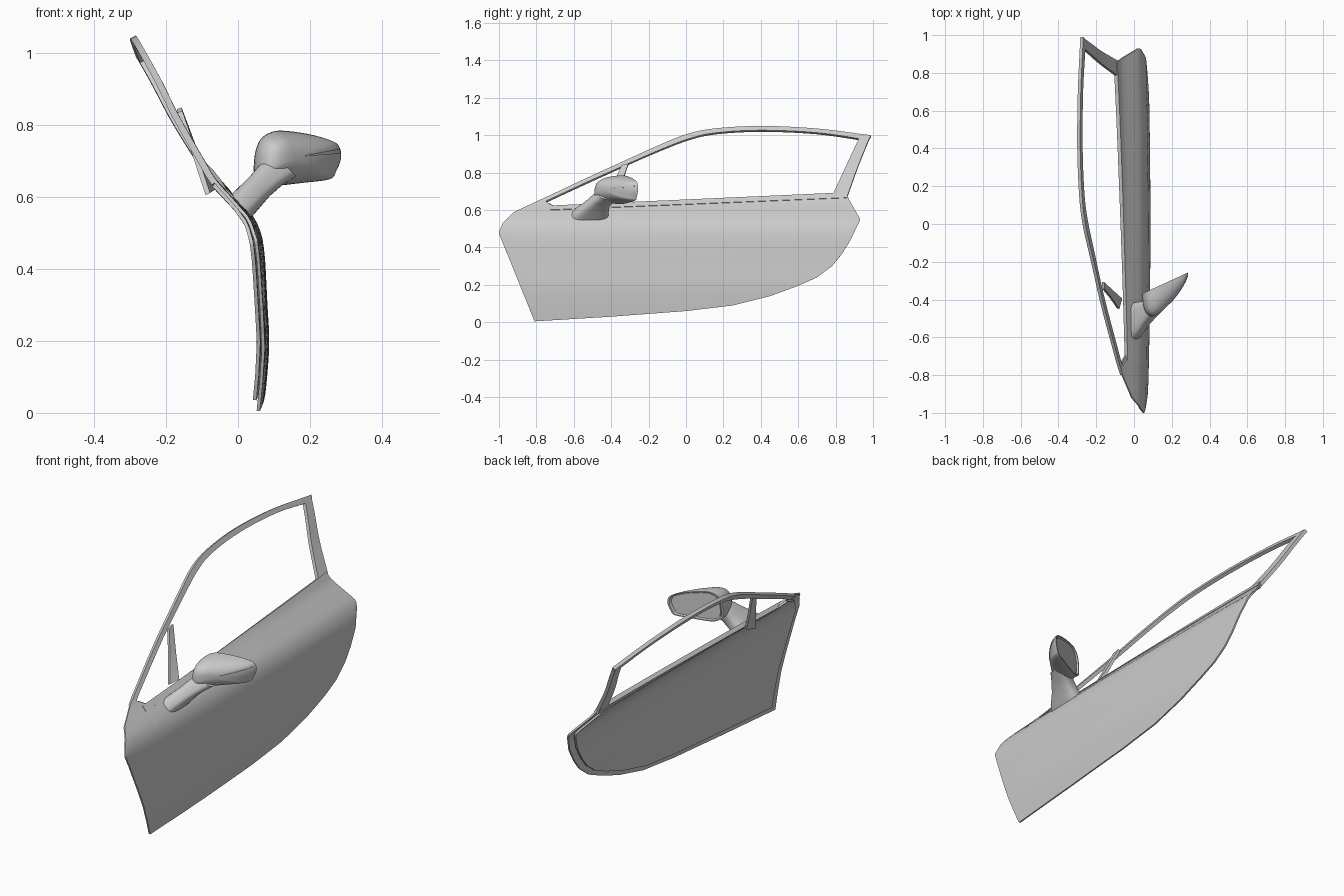
import bpy, bmesh, math
from mathutils import Vector

if "Cube" in bpy.data.objects:
    bpy.data.objects.remove(bpy.data.objects["Cube"])


def spline(pts, n=6, closed=False):
    """Catmull-Rom through a list of points."""
    p = [Vector(q) for q in pts]
    k, out = len(p), []
    for i in range(k if closed else k - 1):
        b, c = p[i], p[(i + 1) % k]
        a = p[i - 1] if closed or i else b * 2 - c
        d = p[(i + 2) % k] if closed or i + 2 < k else c * 2 - b
        for j in range(n):
            t = j / n
            out.append(0.5 * (2 * b + (c - a) * t + (2 * a - 5 * b + 4 * c - d) * t ** 2
                              + (3 * b - a - 3 * c + d) * t ** 3))
    return out if closed else out + [p[-1]]


def look(table, x):
    """Linear lookup in a table of (x, value) pairs."""
    for (x0, v0), (x1, v1) in zip(table, table[1:]):
        if x <= x1:
            return v0 + (v1 - v0) * max(0, x - x0) / (x1 - x0)
    return table[-1][1]


def grid(name, rows, ring=False, caps=False, thick=0, angle=35):
    """Surface through rows of points, optionally closed, capped or thickened inward."""
    bm = bmesh.new()
    vs = [[bm.verts.new(p) for p in r] for r in rows]
    m = len(rows[0])
    for a, b in zip(vs, vs[1:]):
        for j in range(m if ring else m - 1):
            k = (j + 1) % m
            bm.faces.new((a[j], a[k], b[k], b[j]))
    if caps:
        bm.faces.new(vs[0])
        bm.faces.new(vs[-1])
    bmesh.ops.recalc_face_normals(bm, faces=bm.faces)
    if thick and sum(f.normal.x * f.calc_area() for f in bm.faces) < 0:
        bmesh.ops.reverse_faces(bm, faces=bm.faces)
    me = bpy.data.meshes.new(name)
    bm.to_mesh(me)
    bm.free()
    ob = bpy.data.objects.new(name, me)
    bpy.context.collection.objects.link(ob)
    bpy.ops.object.select_all(action='DESELECT')
    ob.select_set(True)
    bpy.context.view_layer.objects.active = ob
    if thick:
        mod = ob.modifiers.new("Thickness", 'SOLIDIFY')
        mod.thickness, mod.offset = thick, -1
        bpy.ops.object.modifier_apply(modifier=mod.name)
    bpy.ops.object.shade_smooth_by_angle(angle=math.radians(angle))
    return ob


# Side section of the whole door: (z, x)
section = spline([(0, .07), (.1, .081), (.2, .087), (.3, .082), (.4, .077), (.45, .073), (.5, .064),
                  (.55, .04), (.6, -.006), (.65, -.053), (.7, -.085), (.82, -.158), (.93, -.215), (1.06, -.288)])


def on_door(y, z, off=0):
    return Vector((look(section, z) - .015 * y * y + off, y, z))


# Door panel: outer skin and inset inner skin
top = [(-1, .485), (-.98, .53), (-.92, .59), (-.77, .66), (-.71, .622), (.86, .69), (.87, .66), (.93, .555)]
bottom = [(-1, .475), (-.81, .005), (-.4, .03), (0, .06), (.25, .09), (.45, .14), (.6, .195),
          (.7, .24), (.78, .3), (.83, .36), (.88, .44), (.93, .545)]
ys = sorted({round(p[0], 3) for p in top + bottom} | {round(-1 + .04 * i, 3) for i in range(49)})
N = 28


def panel_rows(sy, sz, off):
    rows = []
    for y in ys:
        b, t = look(bottom, y), look(top, y)
        rows.append([on_door(y * sy, .38 + (b + (t - b) * i / N - .38) * sz, off) for i in range(N + 1)])
    return rows


grid("door_outer_panel", panel_rows(1, 1, 0), thick=.009)
grid("door_inner_panel", panel_rows(.95, .92, -.014), thick=.01)

# Belt moulding under the window
rows = []
for i in range(31):
    y = -.74 + 1.6 * i / 30
    lo, hi = .601 + .041 * (y + .74), .622 + .0446 * (y + .71)
    rows.append([on_door(y, lo + (hi + .003 - lo) * j / 3, .004) for j in range(4)])
grid("belt_moulding", rows, thick=.022)


# Window frame: roof rail and rear pillar
def frame_strip(name, edge_a, edge_b, n):
    rows = [[on_door(*a.lerp(b, j / 3)) for j in range(4)]
            for a, b in zip(spline(edge_a, n), spline(edge_b, n))]
    grid(name, rows, thick=.018)


frame_strip("roof_rail",
            [(-.8, .645), (-.55, .763), (-.32, .868), (-.15, .945), (0, 1.005), (.15, 1.036), (.4, 1.05),
             (.7, 1.036), (.99, 1)],
            [(-.76, .643), (-.54, .745), (-.315, .846), (-.145, .92), (.01, .98), (.155, 1.013), (.4, 1.027),
             (.7, 1.014), (.975, .975)], 5)
frame_strip("rear_pillar", [(.783, .68), (.855, .835), (.925, .985)],
            [(.864, .68), (.92, .835), (.982, .99)], 5)

# Quarter window divider, leaning inside the frame
grid("window_divider", [[(-.155, -.345, .84), (-.157, -.308, .85)],
                        [(-.115, -.395, .725), (-.112, -.35, .73)],
                        [(-.078, -.45, .612), (-.062, -.395, .622)]], thick=.014)

# Mirror housing: rim outline in (x, z) lofted forward into a rounded shell
outline = spline([(.045, .66), (.047, .72), (.062, .76), (.09, .78), (.125, .785), (.2, .775), (.265, .755),
                  (.284, .735), (.286, .705), (.272, .67), (.255, .65), (.18, .64), (.1, .632), (.065, .64)],
                 4, True)
mid = Vector((.165, .712))


def shell(p, s, back=None):
    """Point on the housing: s=1 at the rim, 0 at the nose; back gives the recessed glass side."""
    x, z = mid.lerp(Vector(p), s)
    y = -.37 + .46 * (x - .04)
    if back is None:
        back = -(.175 - .5 * (x - .08)) * (1 - s ** 2.5) ** .5
    return Vector((x, y + back, z))


rings = [[shell(p, .3, -.012) for p in outline], [shell(p, .9, -.012) for p in outline],
         [shell(p, .94, 0) for p in outline]]
rings += [[shell(p, s) for p in outline] for s in (1, .99, .97, .93, .87, .79, .68, .55, .4, .25, .1)]
grid("mirror_housing", rings, ring=True, caps=True)
grid("mirror_glass", [[shell(p, .87, b) for p in outline] for b in (-.014, -.007)], ring=True, caps=True)

# Indicator strip wrapping the outer end of the mirror
rows = []
for i in range(13):
    s = .2 + .78 * i / 12
    rows.append([shell(p, s) + Vector((.001, -.003, 0)) for p in ((.285, .735), (.287, .722))])
grid("mirror_indicator", rows, thick=.004)

# Mirror arm: rounded sections from the door foot up into the housing
sections = [((.005, -.515, .572), .1, .043), ((.03, -.5, .598), .088, .041), ((.06, -.475, .63), .068, .039),
            ((.09, -.445, .66), .062, .042), ((.13, -.41, .69), .055, .045)]
across = Vector((.72, 0, -.69))
rings = []
for c, hy, hw in sections:
    ring = []
    for i in range(32):
        a = math.tau * i / 32
        u, v = (math.copysign(abs(f) ** .65, f) for f in (math.cos(a), math.sin(a)))
        ring.append(Vector(c) + Vector((0, hy * u, 0)) + across * hw * v)
    rings.append(ring)
grid("mirror_arm", rings, ring=True, caps=True)
